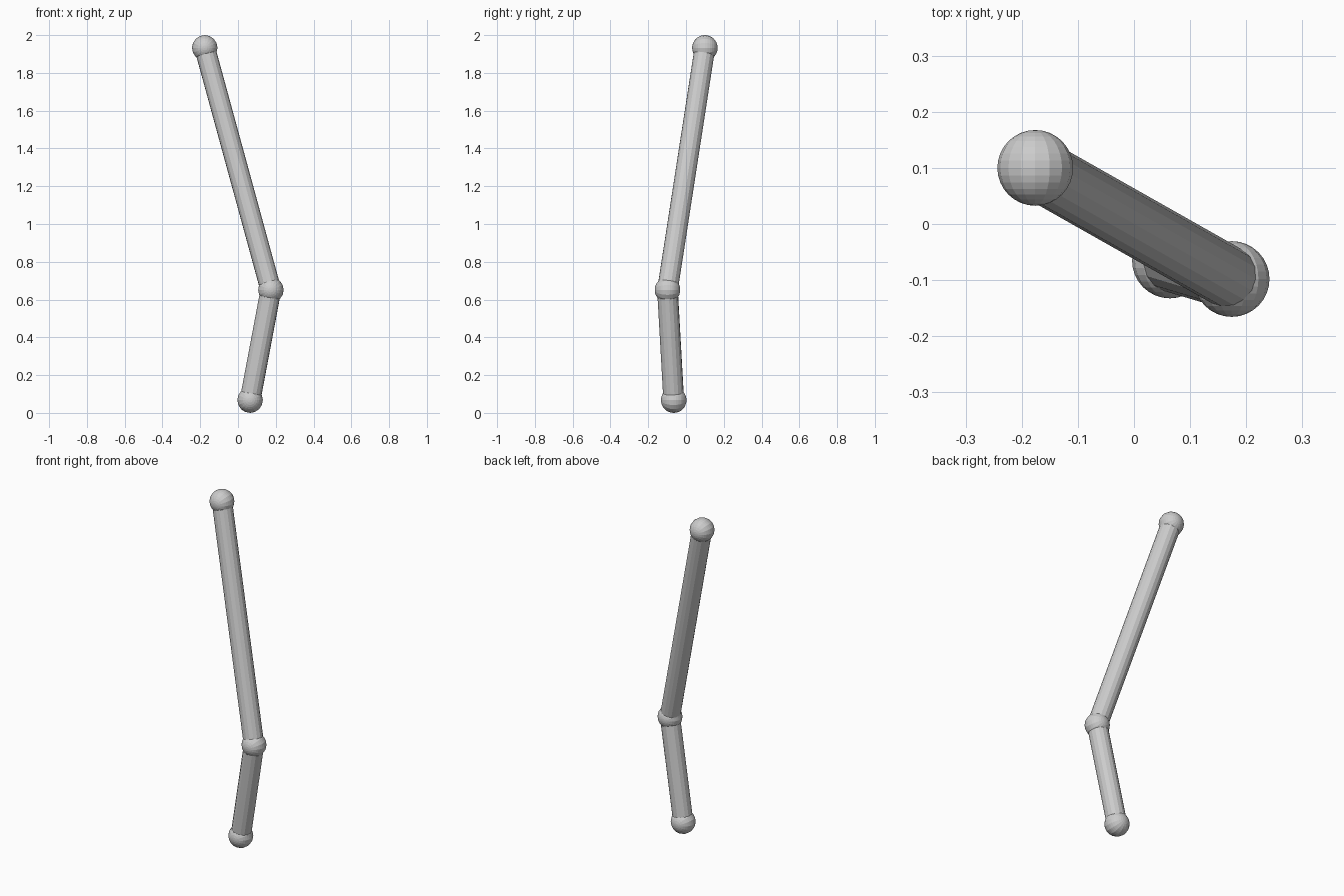
import bpy
from math import pi
from mathutils import Vector

if "Cube" in bpy.data.objects:
    bpy.data.objects.remove(bpy.data.objects["Cube"])

JOINT_R, ROD_R = 0.0675, 0.055
top = Vector((-0.176, 0.10, 1.9325))
middle = Vector((0.174, -0.098, 0.651))
bottom = Vector((0.064, -0.065, 0.0675))


def joint(name, centre):
    # Ball with its poles along y
    bpy.ops.mesh.primitive_uv_sphere_add(segments=16, ring_count=16, radius=JOINT_R,
                                         location=centre, rotation=(pi / 2, 0, 0))
    bpy.context.object.name = name


def rod(name, a, b):
    # Straight cylinder between two joint centres
    d = b - a
    bpy.ops.mesh.primitive_cylinder_add(vertices=16, radius=ROD_R, depth=d.length,
                                        location=(a + b) / 2)
    ob = bpy.context.object
    ob.name = name
    ob.rotation_euler = d.to_track_quat('Z', 'Y').to_euler()


# Ball joints
joint("top_joint", top)
joint("middle_joint", middle)
joint("bottom_joint", bottom)

# Connecting rods
rod("long_rod", middle, top)
rod("short_rod", bottom, middle)
